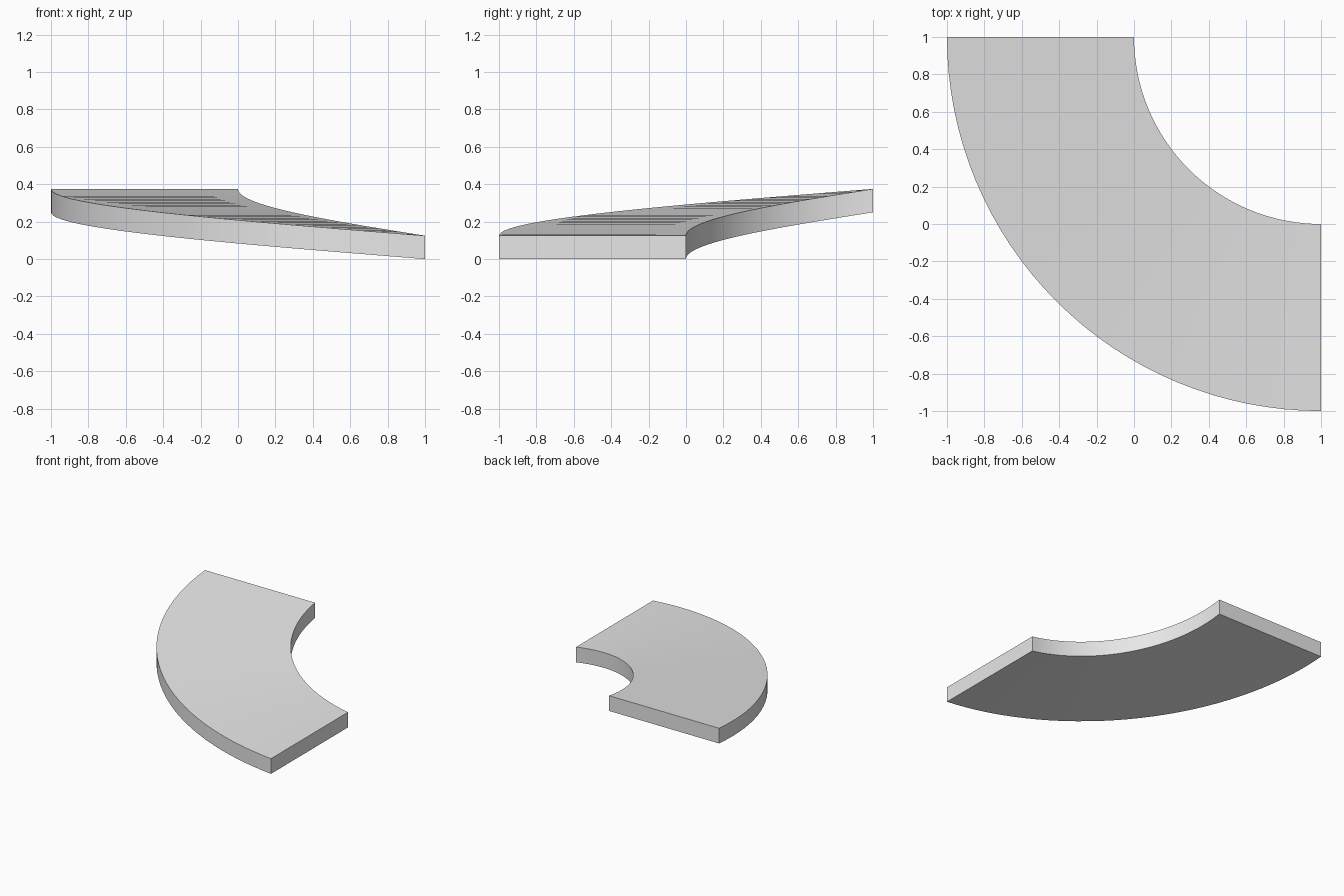
import bpy
import bmesh
import math

cube = bpy.data.objects.get("Cube")
if cube:
    bpy.data.objects.remove(cube, do_unlink=True)

INNER, OUTER = 1.0, 2.0
THICKNESS, RISE = 0.125, 0.25
STEPS = 32
PIVOT = (1.0, 1.0, 0.0)

# Single plain grey
grey = bpy.data.materials.new("light_grey")
grey.use_nodes = True
colour = (0.8, 0.8, 0.8, 1.0)
grey.diffuse_color = colour
grey.node_tree.nodes["Principled BSDF"].inputs["Base Color"].default_value = colour

# Rectangular section at the high end, swept down a quarter-turn helix
bm = bmesh.new()
section = [(INNER, RISE), (OUTER, RISE),
           (OUTER, RISE + THICKNESS), (INNER, RISE + THICKNESS)]
verts = [bm.verts.new((PIVOT[0] - r, PIVOT[1], z)) for r, z in section]
edges = [bm.edges.new((verts[i], verts[(i + 1) % 4])) for i in range(4)]
bmesh.ops.spin(bm, geom=verts + edges, cent=PIVOT, axis=(0, 0, 1),
               dvec=(0, 0, -RISE / STEPS), angle=math.pi / 2,
               steps=STEPS, use_duplicate=False)

# Close both ends
bmesh.ops.holes_fill(bm, edges=[e for e in bm.edges if e.is_boundary], sides=4)
bmesh.ops.recalc_face_normals(bm, faces=bm.faces[:])

mesh = bpy.data.meshes.new("curved_ramp")
bm.to_mesh(mesh)
bm.free()
mesh.materials.append(grey)
ramp = bpy.data.objects.new("curved_ramp", mesh)
bpy.context.collection.objects.link(ramp)

# Smooth curved walls with crisp rims
bpy.ops.object.select_all(action="DESELECT")
ramp.select_set(True)
bpy.context.view_layer.objects.active = ramp
bpy.ops.object.shade_smooth_by_angle(angle=math.radians(30))
